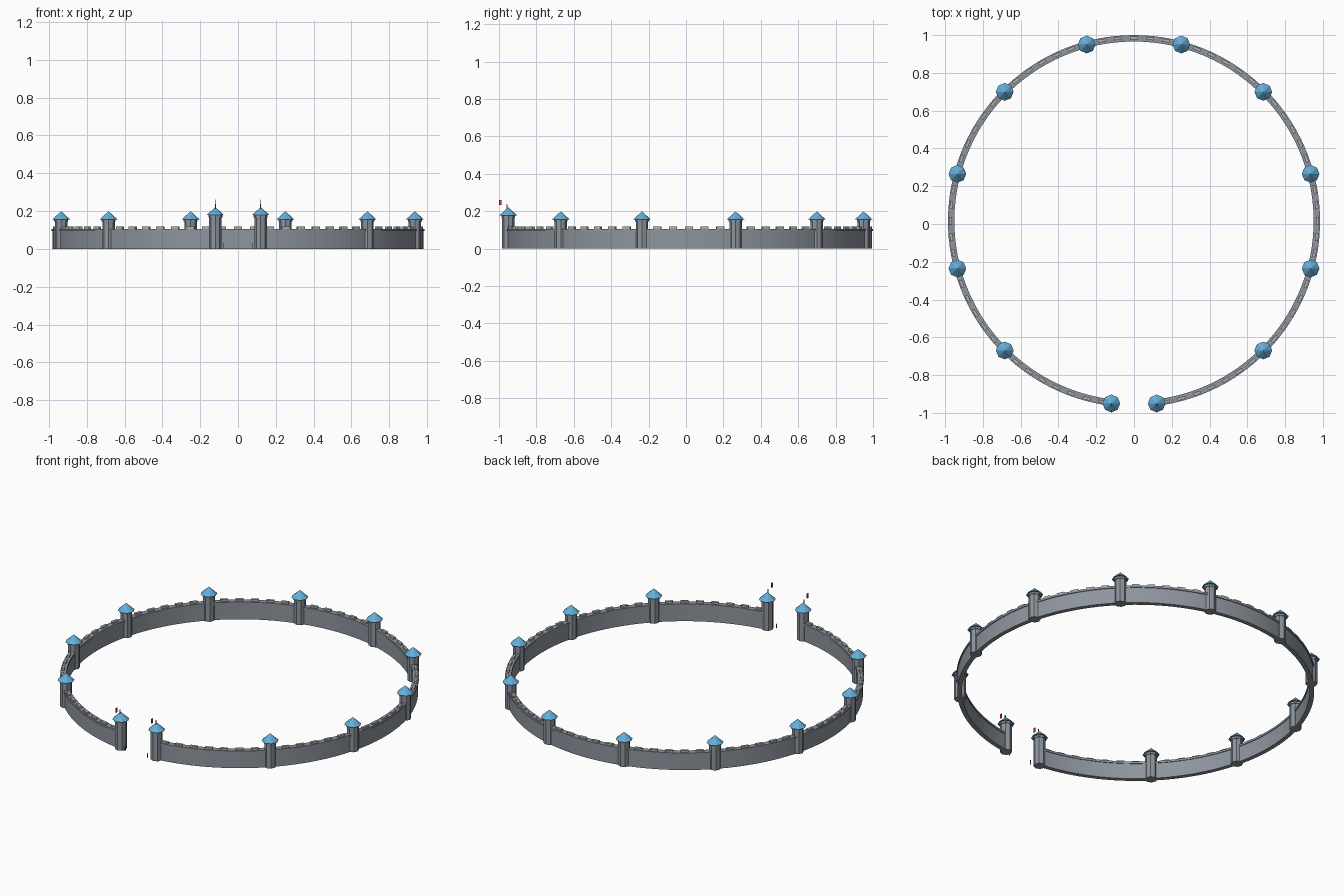
import bpy, bmesh
from math import radians, sin, cos, pi

if "Cube" in bpy.data.objects:
    bpy.data.objects.remove(bpy.data.objects["Cube"])

CY = 0.015          # ring centre on y
RING = 0.968        # wall centre line


def material(name, rgb):
    m = bpy.data.materials.new(name)
    m.diffuse_color = (*rgb, 1)
    m.use_nodes = True
    m.node_tree.nodes["Principled BSDF"].inputs["Base Color"].default_value = m.diffuse_color
    return m


STONE = material("dark_stone", (0.27, 0.30, 0.34))
PALE = material("pale_stone", (0.42, 0.43, 0.44))
BLUE = material("blue_roof", (0.13, 0.43, 0.70))
RED = material("red_cloth", (0.55, 0.06, 0.05))
WOOD = material("dark_wood", (0.16, 0.12, 0.10))


def finish(name, bm, mat):
    bmesh.ops.recalc_face_normals(bm, faces=bm.faces)
    me = bpy.data.meshes.new(name)
    bm.to_mesh(me)
    bm.free()
    me.materials.append(mat)
    ob = bpy.data.objects.new(name, me)
    bpy.context.collection.objects.link(ob)
    return ob


def arc_block(bm, r0, r1, z0, z1, a0, a1, n):
    # rectangular section swept along the ring between two angles (degrees)
    prev = None
    for i in range(n + 1):
        a = radians(a0 + (a1 - a0) * i / n)
        loop = [bm.verts.new((r * cos(a), CY + r * sin(a), z))
                for r, z in ((r0, z0), (r1, z0), (r1, z1), (r0, z1))]
        if prev is None:
            bm.faces.new(loop)
        else:
            for k in range(4):
                j = (k + 1) % 4
                bm.faces.new((prev[k], prev[j], loop[j], loop[k]))
        prev = loop
    bm.faces.new(prev)


def cone(name, x, y, z0, z1, r0, r1, mat, sides=8):
    bm = bmesh.new()
    bmesh.ops.create_cone(bm, cap_ends=True, segments=sides,
                          radius1=r0, radius2=r1, depth=z1 - z0)
    ob = finish(name, bm, mat)
    ob.location = (x, y, (z0 + z1) / 2)
    return ob


def box(name, loc, size, mat):
    bm = bmesh.new()
    bmesh.ops.create_cube(bm, size=1)
    bmesh.ops.scale(bm, vec=size, verts=bm.verts)
    ob = finish(name, bm, mat)
    ob.location = loc
    return ob


def tower(name, x, y, top):
    cone(name + "_shaft", x, y, 0, top, 0.033, 0.033, STONE)
    cone(name + "_collar", x, y, top - 0.012, top, 0.037, 0.037, STONE)
    cone(name + "_roof", x, y, top, top + 0.043, 0.047, 0, BLUE)


# curtain wall and overhanging walkway, open at the front gate
A0, A1 = -90 + 7.1, 270 - 7.1
for name, r0, r1, z0, z1 in (("curtain_wall", 0.955, 0.980, 0, 0.096),
                             ("wall_walk", 0.951, 0.985, 0.094, 0.106)):
    bm = bmesh.new()
    arc_block(bm, r0, r1, z0, z1, A0, A1, 120)
    ob = finish(name, bm, STONE)
    bpy.context.view_layer.objects.active = ob
    ob.select_set(True)
    bpy.ops.object.shade_smooth_by_angle(angle=radians(30))
    ob.select_set(False)

# merlons every five degrees
bm = bmesh.new()
for i in range(72):
    a = -90 + i * 5
    if 10 <= i * 5 <= 350:
        arc_block(bm, 0.963, 0.979, 0.104, 0.117, a - 1.25, a + 1.25, 1)
finish("merlons", bm, PALE)

# wall towers
for a in (-45, -15, 15, 45, 75, 105, 135, 165, 195, 225):
    t = radians(a)
    tower("wall_tower", RING * cos(t), CY + RING * sin(t), 0.156)

# gate towers with flagpoles, flags and gate posts
for s in (-1, 1):
    x, y = s * 0.12, -0.95
    tower("gate_tower", x, y, 0.178)
    cone("flagpole", x, y - 0.007, 0.212, 0.236, 0.003, 0.003, WOOD, 6)
    box("flag", (x, -0.993, 0.247), (0.003, 0.014, 0.028), RED)
    box("gate_post", (s * 0.075, -0.975, 0.018), (0.004, 0.004, 0.026), WOOD)
